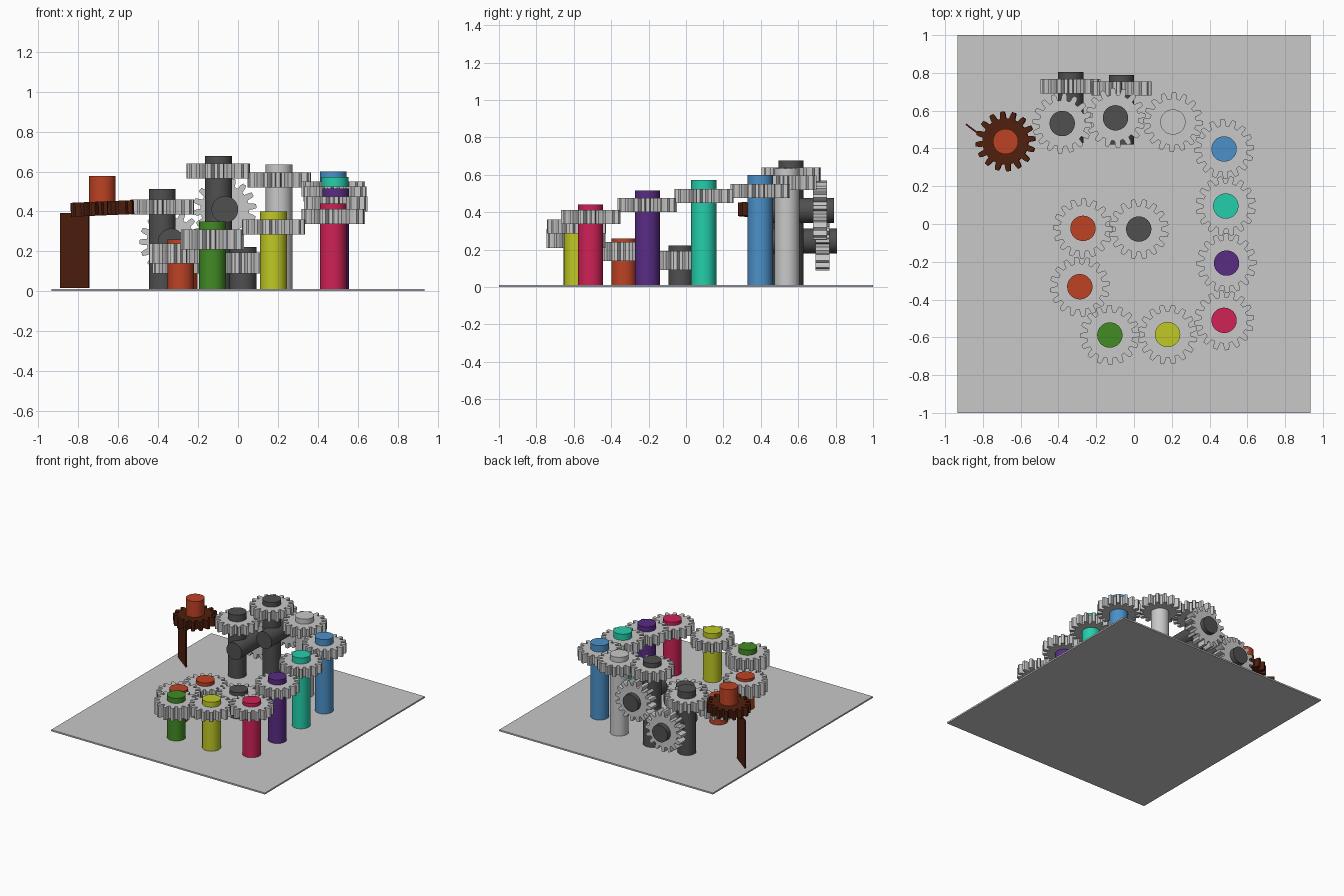
import bpy, bmesh, math
from mathutils import Matrix

if "Cube" in bpy.data.objects:
    bpy.data.objects.remove(bpy.data.objects["Cube"])

TEETH = 16
COLOURS = {
    "light_grey": (0.58, 0.58, 0.58), "dark_grey": (0.08, 0.08, 0.08),
    "orange": (0.51, 0.055, 0.018), "blue": (0.07, 0.28, 0.58),
    "teal": (0.018, 0.62, 0.41), "purple": (0.10, 0.025, 0.23),
    "crimson": (0.62, 0.016, 0.093), "yellow": (0.53, 0.58, 0.018),
    "green": (0.054, 0.26, 0.018), "brown": (0.08, 0.014, 0.0045),
}
mats = {}
for n, c in COLOURS.items():
    mats[n] = bpy.data.materials.new(n)
    mats[n].diffuse_color = (*c, 1)


def make(name, bm, colour, matrix=Matrix(), smooth=False):
    bmesh.ops.recalc_face_normals(bm, faces=bm.faces)
    me = bpy.data.meshes.new(name)
    bm.to_mesh(me)
    bm.free()
    me.materials.append(mats[colour])
    ob = bpy.data.objects.new(name, me)
    ob.matrix_world = matrix
    bpy.context.collection.objects.link(ob)
    if smooth:
        bpy.ops.object.select_all(action='DESELECT')
        ob.select_set(True)
        bpy.context.view_layer.objects.active = ob
        bpy.ops.object.shade_smooth_by_angle(angle=math.radians(30))
    return ob


def box(name, size, matrix, colour):
    bm = bmesh.new()
    bmesh.ops.create_cube(bm, size=1)
    bmesh.ops.scale(bm, vec=size, verts=bm.verts)
    make(name, bm, colour, matrix)


def post(name, lo, hi, colour, matrix):
    # cylinder along local z from lo to hi
    bm = bmesh.new()
    bmesh.ops.create_cone(bm, cap_ends=True, segments=40, radius1=0.067,
                          radius2=0.067, depth=hi - lo)
    bmesh.ops.translate(bm, vec=(0, 0, (lo + hi) / 2), verts=bm.verts)
    make(name, bm, colour, matrix, True)


def gear(name, lo, hi, phase, colour, matrix):
    # toothed outline extruded along local z from lo to hi
    bm = bmesh.new()
    pitch = 2 * math.pi / TEETH
    tooth = [(-.33, .122), (-.25, .145), (-.16, .159),
             (.16, .159), (.25, .145), (.33, .122)]
    ring = []
    for i in range(TEETH):
        for f, r in tooth:
            a = phase + (i + f) * pitch
            ring.append(bm.verts.new((r * math.cos(a), r * math.sin(a), lo)))
    face = bm.faces.new(ring)
    ext = bmesh.ops.extrude_face_region(bm, geom=[face], use_keep_orig=True)
    top = [g for g in ext["geom"] if isinstance(g, bmesh.types.BMVert)]
    bmesh.ops.translate(bm, vec=(0, 0, hi - lo), verts=top)
    make(name, bm, colour, matrix)


def mesh_phase(p, x0, y0, x1, y1):
    # phase that drops the next gear's teeth into the previous gear's gaps
    a = math.atan2(y1 - y0, x1 - x0)
    return 2 * a + math.pi - p - math.pi / TEETH


# base plate
box("base_plate", (1.87, 2.0, 0.012), Matrix.Translation((0, 0, 0.006)), "light_grey")

# gear train: x, y, gear bottom, gear top, post top, post colour
TRAIN = [
    (-0.68, 0.437, 0.38, 0.45, 0.577, "orange"),
    (-0.38, 0.532, 0.385, 0.46, 0.513, "dark_grey"),
    (-0.098, 0.562, 0.565, 0.64, 0.677, "dark_grey"),
    (0.206, 0.54, 0.52, 0.595, 0.635, "light_grey"),
    (0.477, 0.397, 0.475, 0.55, 0.60, "blue"),
    (0.486, 0.095, 0.45, 0.525, 0.573, "teal"),
    (0.49, -0.207, 0.40, 0.475, 0.515, "purple"),
    (0.477, -0.51, 0.338, 0.413, 0.44, "crimson"),
    (0.178, -0.585, 0.285, 0.36, 0.40, "yellow"),
    (-0.128, -0.588, 0.21, 0.31, 0.35, "green"),
    (-0.287, -0.332, 0.14, 0.24, 0.26, "orange"),
    (-0.27, -0.023, 0.09, 0.19, 0.218, "orange"),
    (0.025, -0.027, 0.09, 0.193, 0.222, "dark_grey"),
]
phase, prev = 0.1, None
for i, (x, y, lo, hi, top, col) in enumerate(TRAIN):
    if prev:
        phase = mesh_phase(phase, *prev, x, y)
    prev = (x, y)
    m = Matrix.Translation((x, y, 0))
    if i == 0:
        # crank gear: slightly tilted, with a short knob above it
        t = Matrix.Translation((x, y, 0.415)) @ Matrix.Rotation(math.radians(-2.5), 4, 'Y')
        gear("crank_gear", -0.035, 0.035, phase, "brown", t)
        post("crank_knob", 0.43, top, col, m)
    else:
        gear(f"gear_{i}", lo, hi, phase, "light_grey", m)
        post(f"post_{i}", 0.008, top, col, m)

# thin blade hanging from the crank gear
blade = Matrix.Translation((-0.818, 0.474, 0.203)) @ Matrix.Rotation(math.atan2(-0.11, 0.145), 4, 'Z')
box("crank_blade", (0.18, 0.009, 0.376), blade, "brown")

# upright gears on horizontal shafts: x, z, gear y range, shaft y range
UPRIGHT = [(-0.335, 0.247, 0.692, 0.767, 0.43, 0.806),
           (-0.066, 0.41, 0.68, 0.755, 0.42, 0.79)]
phase, prev = 0.0, None
for i, (x, z, g0, g1, s0, s1) in enumerate(UPRIGHT):
    if prev:
        phase = mesh_phase(phase, *prev, x, -z)
    prev = (x, -z)
    m = Matrix.Translation((x, 0, z)) @ Matrix.Rotation(-math.pi / 2, 4, 'X')
    gear(f"upright_gear_{i}", g0, g1, phase, "light_grey", m)
    post(f"upright_shaft_{i}", s0, s1, "dark_grey", m)

for m in bpy.data.materials:
    if m.users and not m.is_grease_pencil:
        m.use_nodes = True
        m.node_tree.nodes["Principled BSDF"].inputs["Base Color"].default_value = m.diffuse_color
